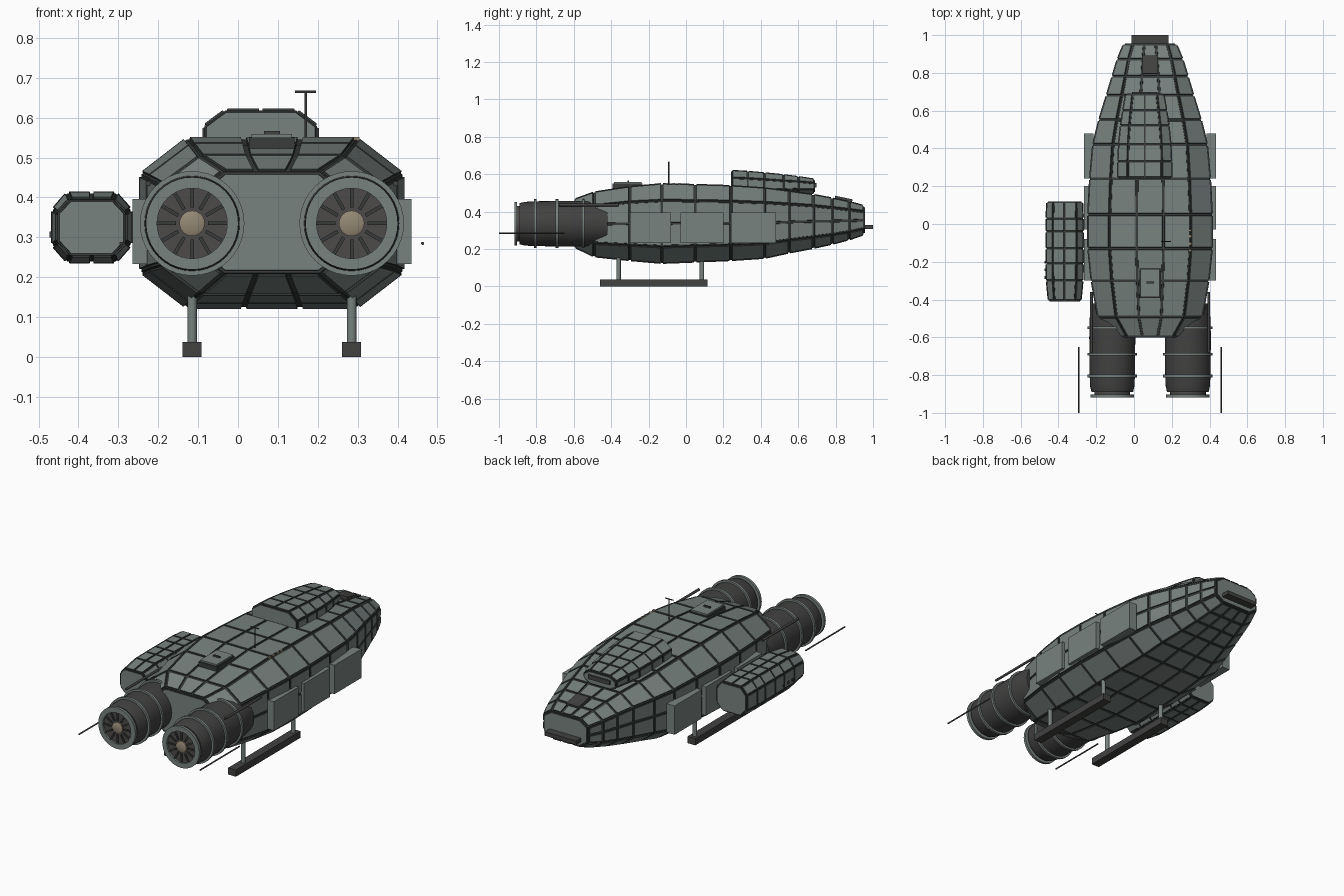
import bpy, bmesh, math
from mathutils import Matrix, Vector

if "Cube" in bpy.data.objects:
    bpy.data.objects.remove(bpy.data.objects["Cube"], do_unlink=True)


def material(name, rgb):
    m = bpy.data.materials.new(name)
    m.use_nodes = True
    m.diffuse_color = (*rgb, 1)
    m.node_tree.nodes["Principled BSDF"].inputs["Base Color"].default_value = (*rgb, 1)
    return m


PANEL = material("panel grey", (0.19, 0.225, 0.215))
SEAM = material("seam charcoal", (0.04, 0.045, 0.044))
DARK = material("dark metal", (0.055, 0.054, 0.053))
FAN = material("fan brown grey", (0.075, 0.07, 0.067))
TAN = material("hub tan", (0.3, 0.25, 0.18))

MID = 0.085                      # centre plane of the hull
ENGINE_X = (MID - 0.2, MID + 0.2)


def finish(name, bm, *mats):
    bmesh.ops.recalc_face_normals(bm, faces=bm.faces)
    mesh = bpy.data.meshes.new(name)
    bm.to_mesh(mesh)
    bm.free()
    for m in mats:
        mesh.materials.append(m)
    ob = bpy.data.objects.new(name, mesh)
    bpy.context.collection.objects.link(ob)
    return ob


def box(name, x, y, z, mat, tilt=(0, 0, 0)):
    """Box from (min, max) ranges, optionally rotated about its centre."""
    bm = bmesh.new()
    bmesh.ops.create_cube(bm, size=1)
    bmesh.ops.scale(bm, verts=bm.verts, vec=[b - a for a, b in (x, y, z)])
    ob = finish(name, bm, mat)
    ob.location = [(a + b) / 2 for a, b in (x, y, z)]
    ob.rotation_euler = tilt
    return ob


def rod(name, start, end, r, mat, sides=12):
    a, b = Vector(start), Vector(end)
    bm = bmesh.new()
    bmesh.ops.create_cone(bm, segments=sides, radius1=r, radius2=r,
                          depth=(b - a).length, cap_ends=True)
    ob = finish(name, bm, mat)
    ob.location = (a + b) / 2
    ob.rotation_euler = (b - a).to_track_quat('Z', 'Y').to_euler()
    return ob


def lathe(name, profile, x, z, mat, sides=40):
    """Spin (y, radius) points around an axis along y."""
    bm = bmesh.new()
    rings = []
    for y, r in profile:
        rings.append([bm.verts.new((x + r * math.cos(t), y, z + r * math.sin(t)))
                      for t in (2 * math.pi * i / sides for i in range(sides))])
    for a, b in zip(rings, rings[1:]):
        for i in range(sides):
            j = (i + 1) % sides
            bm.faces.new((a[i], a[j], b[j], b[i]))
    if profile[0] != profile[-1]:
        bm.faces.new(rings[0])
        bm.faces.new(rings[-1])
    else:
        bmesh.ops.remove_doubles(bm, verts=bm.verts, dist=1e-5)
    ob = finish(name, bm, mat)
    bpy.ops.object.select_all(action='DESELECT')
    ob.select_set(True)
    bpy.context.view_layer.objects.active = ob
    bpy.ops.object.shade_smooth_by_angle(angle=math.radians(35))
    return ob


def plated_loft(name, stations, cx, flat, side, n_top, n_side, gap=0.006, lift=0.006):
    """Octagonal loft through (y, half width, bottom, top), clad in raised plates."""
    corners = [(-flat, 1), (flat, 1), (1, side), (1, -side),
               (flat, -1), (-flat, -1), (-1, -side), (-1, side)]
    splits = [n_top, 1, n_side, 1] * 2
    section = []
    for i, n in enumerate(splits):
        a, b = Vector(corners[i]), Vector(corners[(i + 1) % 8])
        section += [a.lerp(b, k / n) for k in range(n)]
    bm = bmesh.new()
    rings = []
    for y, hw, lo, hi in stations:
        hw, mid, hh = hw - lift, (lo + hi) / 2, (hi - lo) / 2 - lift
        rings.append([bm.verts.new((cx + p.x * hw, y, mid + p.y * hh)) for p in section])
    for a, b in zip(rings, rings[1:]):
        for i in range(len(section)):
            j = (i + 1) % len(section)
            bm.faces.new((a[i], a[j], b[j], b[i]))
    bm.faces.new(rings[0])
    bm.faces.new(rings[-1])
    bmesh.ops.recalc_face_normals(bm, faces=bm.faces)
    plates = bm.faces[:]
    for thickness, depth in ((gap, 0), (0.001, lift)):
        ring = bmesh.ops.inset_individual(bm, faces=plates, thickness=thickness,
                                          depth=depth, use_even_offset=True)
        for f in ring["faces"]:
            f.material_index = 1
    for f in plates:
        f.material_index = 0
    return finish(name, bm, PANEL, SEAM)


# Main hull, tapering to the nose at +y
plated_loft("hull", [
    (-0.595, 0.19, 0.205, 0.47), (-0.49, 0.28, 0.155, 0.508), (-0.30, 0.315, 0.135, 0.537),
    (-0.13, 0.333, 0.12, 0.552), (0.05, 0.333, 0.127, 0.548), (0.24, 0.323, 0.135, 0.542),
    (0.42, 0.307, 0.147, 0.53), (0.55, 0.275, 0.175, 0.513), (0.68, 0.235, 0.2, 0.495),
    (0.78, 0.205, 0.222, 0.476), (0.87, 0.178, 0.245, 0.457), (0.95, 0.145, 0.272, 0.436),
], MID, 0.65, 0.58, 3, 2)

# Raised cabin on the back of the hull
plated_loft("upper_cabin", [
    (0.245, 0.146, 0.48, 0.623), (0.33, 0.146, 0.48, 0.618), (0.42, 0.142, 0.48, 0.61),
    (0.52, 0.132, 0.48, 0.6), (0.6, 0.12, 0.49, 0.59), (0.685, 0.105, 0.495, 0.577),
], 0.057, 0.63, 0.42, 2, 1, 0.004, 0.005)
box("cabin_window", (-0.01, 0.125), (0.68, 0.698), (0.528, 0.552), DARK)

# Cargo pod on the right flank
plated_loft("side_pod", [
    (-0.405, 0.09, 0.25, 0.4), (-0.30, 0.1, 0.235, 0.415), (-0.21, 0.102, 0.235, 0.415),
    (-0.13, 0.102, 0.235, 0.415), (-0.04, 0.102, 0.235, 0.415), (0.03, 0.102, 0.235, 0.415),
    (0.115, 0.098, 0.24, 0.41),
], -0.367, 0.63, 0.52, 2, 1, 0.004, 0.005)
for i in range(3):
    y = -0.29 + i * 0.04
    box("pod_vent", (-0.473, -0.465), (y, y + 0.015), (0.30, 0.315), DARK)

# Flat armour plates along both flanks
for s in (-1, 1):
    for y0, y1 in ((-0.3, -0.08), (-0.03, 0.2), (0.24, 0.48)):
        x0, x1 = sorted((MID + s * 0.3, MID + s * 0.35))
        box("flank_plate", (x0, x1), (y0, y1), (0.233, 0.396), PANEL)

# Twin engines with bands, fan and hub
EZ = 0.335
for x in ENGINE_X:
    lathe("engine_body", [(-0.42, 0.11), (-0.5, 0.12), (-0.6, 0.122), (-0.8, 0.12),
                          (-0.86, 0.117), (-0.89, 0.11)], x, EZ, DARK)
    for y in (-0.55, -0.69, -0.805):
        lathe("engine_band", [(y - 0.007, 0.115), (y - 0.007, 0.131), (y + 0.007, 0.131),
                              (y + 0.007, 0.115), (y - 0.007, 0.115)], x, EZ, PANEL)
    lathe("exhaust_lip", [(-0.918, 0.088), (-0.918, 0.116), (-0.903, 0.116),
                          (-0.903, 0.088), (-0.918, 0.088)], x, EZ, PANEL)
    lathe("exhaust_core", [(-0.88, 0.095), (-0.907, 0.095)], x, EZ, FAN)
    lathe("fan_hub", [(-0.9, 0.032), (-0.914, 0.032), (-0.918, 0.024)], x, EZ, TAN, 24)
    bm = bmesh.new()
    for k in range(12):
        turn = Matrix.Translation((x, -0.909, EZ)) @ Matrix.Rotation(k * math.pi / 6, 4, 'Y')
        bmesh.ops.create_cube(bm, size=1, matrix=turn @ Matrix.Translation((0.064, 0, 0))
                              @ Matrix.Diagonal((0.048, 0.008, 0.009, 1)))
    finish("fan_spokes", bm, SEAM)

# Landing skids and struts
for x in ENGINE_X:
    box("landing_skid", (x - 0.024, x + 0.024), (-0.46, 0.115), (0, 0.038), DARK)
    for y in (-0.36, 0.085):
        rod("skid_strut", (x, y, 0.03), (x, y, 0.18), 0.012, PANEL, 16)

# Long probes beside the engines and conduits on the hull shoulders
for s in (-1, 1):
    x = MID + s * 0.378
    rod("rear_probe", (x, -1, 0.285), (x, -0.65, 0.285), 0.004, DARK)
    x = MID + s * 0.31
    rod("shoulder_conduit", (x, -0.68, 0.435), (x, -0.36, 0.435), 0.007, DARK)

# Roof hatch, mast and beacon lights
box("hatch_rim", (0.028, 0.142), (-0.392, -0.232), (0.515, 0.55), SEAM)
box("hatch_lid", (0.034, 0.136), (-0.386, -0.238), (0.54, 0.559), PANEL)
box("hatch_handle", (0.065, 0.105), (-0.314, -0.304), (0.559, 0.567), DARK)
rod("mast", (0.17, -0.092, 0.54), (0.17, -0.092, 0.665), 0.003, DARK)
rod("mast_crossbar", (0.143, -0.092, 0.665), (0.195, -0.092, 0.665), 0.003, DARK)
for y in (-0.035, -0.065, -0.105, -0.14):
    box("beacon_light", (0.29, 0.305), (y - 0.006, y + 0.006), (0.535, 0.552), TAN)

# Nose sensor bar and dark roof vent
box("nose_bar", (-0.013, 0.183), (0.94, 1.0), (0.307, 0.329), DARK)
box("nose_vent", (0.045, 0.125), (0.795, 0.89), (0.457, 0.475), DARK,
    (math.radians(-12), 0, 0))
